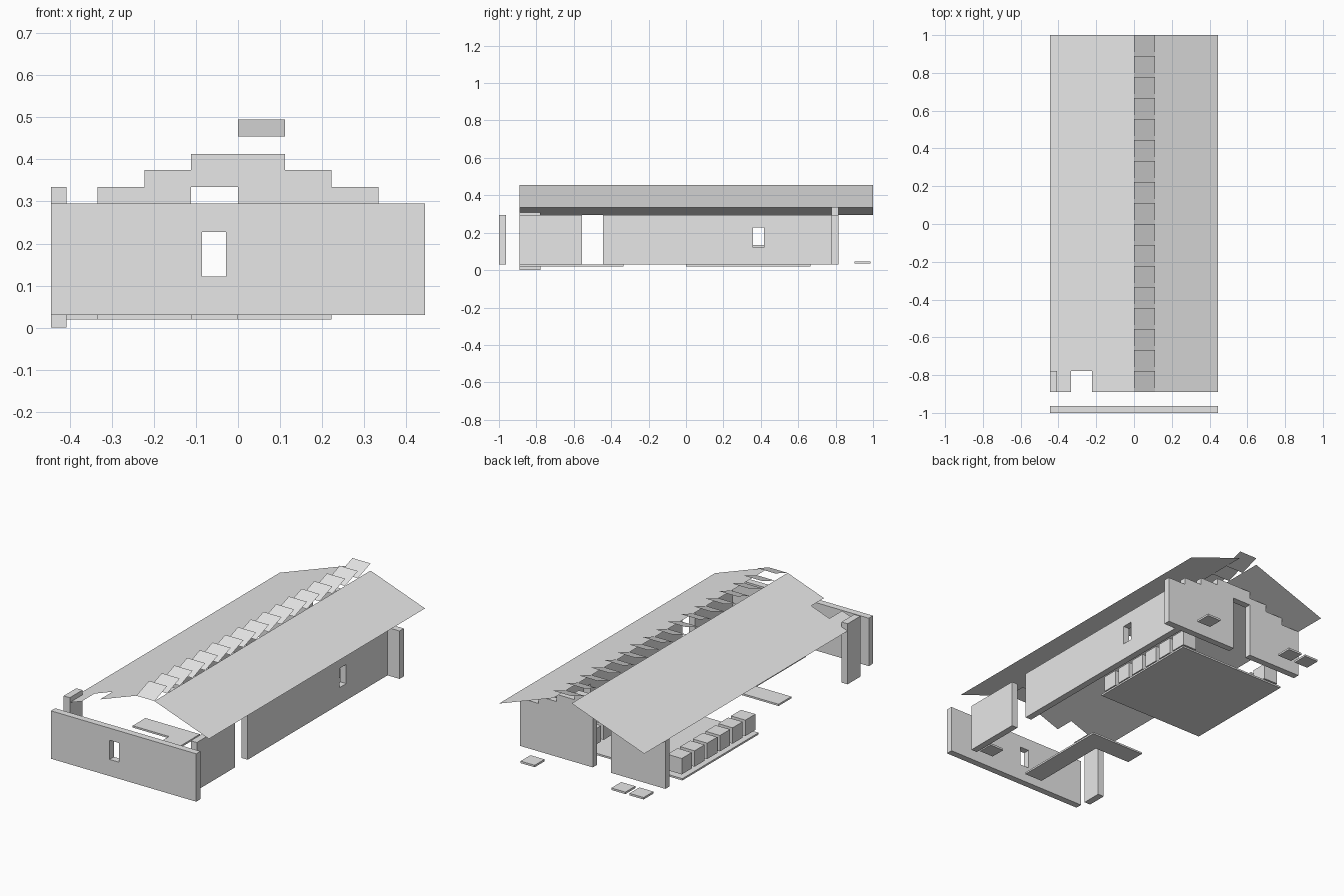
import bpy, bmesh
from mathutils import Vector

if "Cube" in bpy.data.objects:
    bpy.data.objects.remove(bpy.data.objects["Cube"])

U = 1 / 9          # plan grid cell
T = 0.037          # wall thickness
FLOOR, EAVE = 0.03, 0.295

grey = bpy.data.materials.new("plain_grey")
grey.diffuse_color = (0.8, 0.8, 0.8, 1)
grey.use_nodes = True
grey.node_tree.nodes["Principled BSDF"].inputs["Base Color"].default_value = grey.diffuse_color


def finish(name, bm, fix=True):
    if fix:
        bmesh.ops.recalc_face_normals(bm, faces=bm.faces)
    me = bpy.data.meshes.new(name)
    bm.to_mesh(me)
    bm.free()
    me.materials.append(grey)
    ob = bpy.data.objects.new(name, me)
    bpy.context.collection.objects.link(ob)
    return ob


def extruded(name, loops, to_world, depth):
    """Fill 2D loops (outline first, then holes) and thicken them."""
    bm = bmesh.new()
    edges = []
    for loop in loops:
        vs = [bm.verts.new(to_world(*p)) for p in loop]
        edges += [bm.edges.new((vs[i - 1], vs[i])) for i in range(len(vs))]
    bmesh.ops.triangle_fill(bm, edges=edges, use_beauty=True)
    out = bmesh.ops.extrude_face_region(bm, geom=bm.faces[:])
    verts = [g for g in out["geom"] if isinstance(g, bmesh.types.BMVert)]
    bmesh.ops.translate(bm, verts=verts, vec=Vector(depth))
    return finish(name, bm)


def rect(a0, a1, b0, b1):
    return [(a0, b0), (a1, b0), (a1, b1), (a0, b1)]


def box(name, x0, x1, y0, y1, z0, z1):
    return extruded(name, [rect(x0, x1, y0, y1)],
                    lambda x, y: (x, y, z0), (0, 0, z1 - z0))


def sheet(name, points, to_world):
    bm = bmesh.new()
    face = bm.faces.new([bm.verts.new(to_world(*p)) for p in points])
    face.normal_update()
    if face.normal.z < 0:
        face.normal_flip()
    return finish(name, bm, False)


# Front wall with window
extruded("front_wall",
         [rect(-4 * U, 4 * U, FLOOR, EAVE), rect(-0.085, -0.028, 0.122, 0.228)],
         lambda x, z: (x, -1, z), (0, T, 0))

# Stepped back gable with doorway
steps = [(4 * U, EAVE), (3 * U, EAVE), (3 * U, 0.335), (2 * U, 0.335),
         (2 * U, 0.375), (U, 0.375), (U, 0.413)]
outline = [(0, FLOOR), (4 * U, FLOOR)] + steps
outline += [(-x, z) for x, z in reversed(steps)]
outline += [(-4 * U, FLOOR), (-U, FLOOR), (-U, 0.335), (0, 0.335)]
extruded("back_wall", [outline], lambda x, z: (x, 7 * U, z), (0, T, 0))

# Right side wall in two lengths, the long one with a window
side = lambda y, z: (3 * U, y, z)
extruded("right_wall_front", [rect(-8 * U, -5 * U, FLOOR, EAVE)], side, (T, 0, 0))
extruded("right_wall_rear",
         [rect(-4 * U, 7 * U, FLOOR, EAVE), rect(0.357, 0.417, 0.122, 0.228)],
         side, (T, 0, 0))

# Left chimney slab
box("chimney", -4 * U, -0.407, -8 * U, -7 * U, 0.0, 0.335)

# Floors: main platform and L-shaped path
box("floor", -4 * U, 2 * U, 0, 6 * U, 0.02, FLOOR)
extruded("path", [[(-U, -8 * U), (0, -8 * U), (0, -3 * U), (-3 * U, -3 * U),
                   (-3 * U, -4 * U), (-U, -4 * U)]],
         lambda x, y: (x, y, 0.02), (0, 0, 0.01))

# Roof sheets: notched left slope, plain right slope
SLOPE = 0.16 / (4 * U)
sheet("roof_left",
      [(-4 * U, -8 * U), (-3 * U, -8 * U), (-3 * U, -7 * U), (-2 * U, -7 * U),
       (-2 * U, -8 * U), (0, -8 * U), (0, 1), (-4 * U, 1)],
      lambda x, y: (x, y, 0.455 + SLOPE * x))
sheet("roof_right", rect(U, 4 * U, -8 * U, 1),
      lambda x, y: (x, y, 0.455 - SLOPE * (x - U)))

# Tilted ridge slats
for i in range(17):
    y0 = (i - 8) * U
    sheet("ridge_slat", rect(0, U, y0, y0 + U),
          lambda x, y: (x, y, 0.455 + 0.04 * (y - y0) / U))

# Two rows of cube seats on the platform
for cx in (-3.5 * U, 1.5 * U):
    for j in range(6):
        cy = (j + 0.5) * U
        box("cube_seat", cx - 0.044, cx + 0.044, cy - 0.044, cy + 0.044, 0.046, 0.134)

# Stepping stones
for i, j in ((2.5, 8.5), (-2.5, 8.5), (-3.5, 8.5), (2.5, -7.5)):
    cx, cy = i * U, j * U
    box("stepping_stone", cx - 0.043, cx + 0.043, cy - 0.043, cy + 0.043, 0.034, 0.045)
